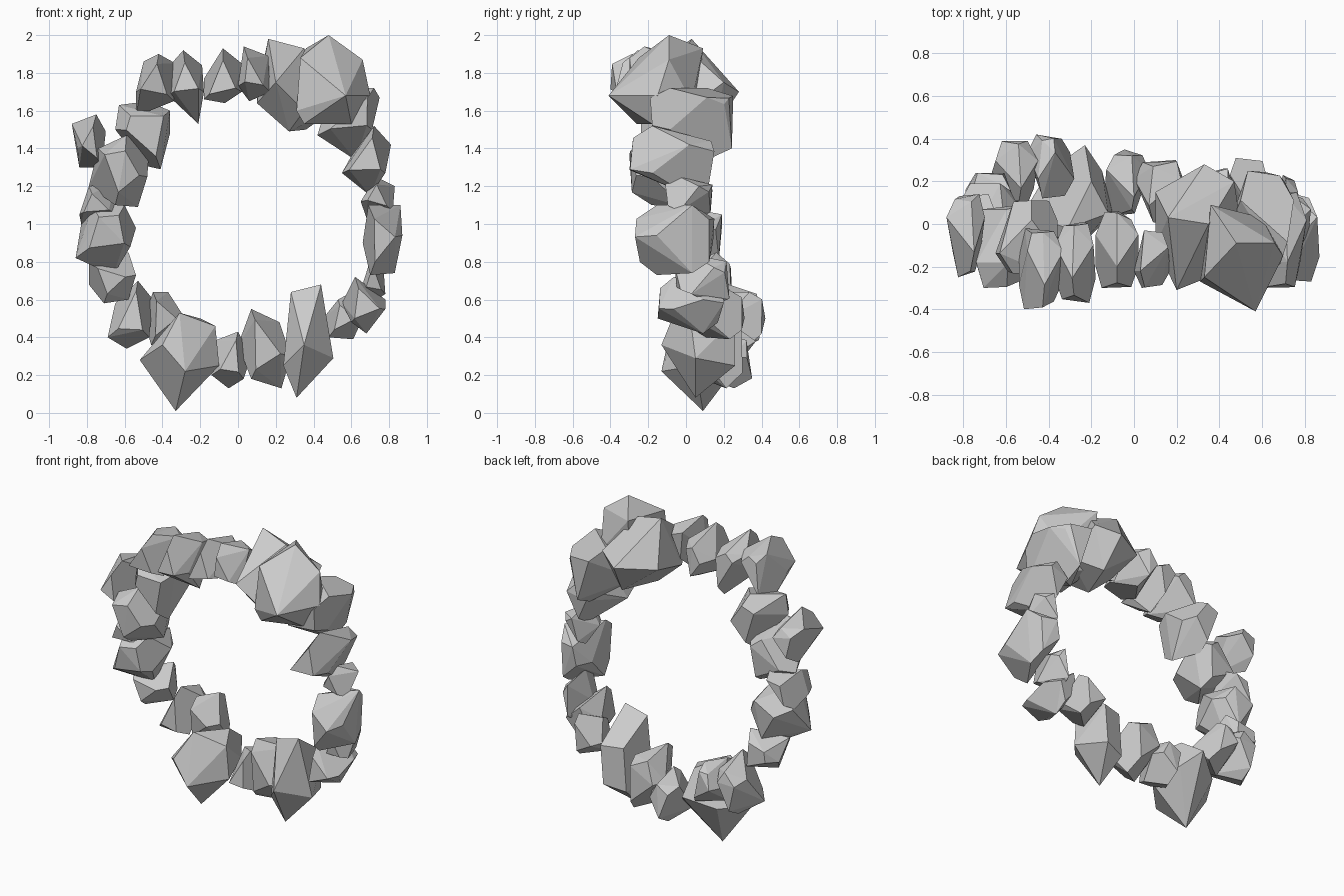
import bpy, bmesh, math, random

random.seed(7)


def hull_object(name, points):
    """Flat-faced boulder: the convex hull of a few points."""
    bm = bmesh.new()
    for p in points:
        bm.verts.new(p)
    res = bmesh.ops.convex_hull(bm, input=bm.verts[:])
    loose = {e for e in res["geom_interior"] + res["geom_unused"]
             if isinstance(e, bmesh.types.BMVert)}
    bmesh.ops.delete(bm, geom=list(loose), context='VERTS')
    bmesh.ops.dissolve_limit(bm, angle_limit=math.radians(9),
                             verts=bm.verts[:], edges=bm.edges[:])
    bmesh.ops.recalc_face_normals(bm, faces=bm.faces[:])
    mesh = bpy.data.meshes.new(name)
    bm.to_mesh(mesh)
    bm.free()
    obj = bpy.data.objects.new(name, mesh)
    bpy.context.collection.objects.link(obj)


def rock(name, y0, y1, *outline):
    """Rock from its front outline, closed by smaller uneven ends in depth."""
    n, depth = len(outline), y1 - y0
    cx = sum(p[0] for p in outline) / n
    cz = sum(p[1] for p in outline) / n
    mid = (y0 + y1) / 2
    pts = []
    for i, (x, z) in enumerate(outline):
        side = 1 if i % 2 else -1
        pts.append((x, mid + side * depth * 0.2, z))
        # every outline corner also leans to the end on its own side
        for end, s in ((y0, -1), (y1, 1)):
            if s == side or i == 0:
                k = random.uniform(0.55, 0.75)
                inset = random.uniform(0, 0.12) * depth
                pts.append((cx + (x - cx) * k, end - s * inset,
                            cz + (z - cz) * k))
    # stretch exactly to the depth range
    lo, hi = min(p[1] for p in pts), max(p[1] for p in pts)
    hull_object(name, [(x, y0 + (y - lo) / (hi - lo) * depth, z)
                       for x, y, z in pts])


# Large boulders that set the outline
hull_object("top_front_boulder", [
    (.48, -.09, 2.0), (.36, .09, 1.93), (.66, -.09, 1.87), (.70, -.15, 1.68),
    (.57, -.41, 1.68), (.33, -.25, 1.88), (.31, -.27, 1.6), (.35, -.26, 1.53),
    (.6, -.18, 1.53), (.36, .05, 1.55), (.6, .03, 1.65)])
hull_object("top_back_boulder", [
    (.16, .03, 1.98), (.2, -.31, 1.75), (.10, .15, 1.7), (.10, -.1, 1.64),
    (.33, .28, 1.7), (.27, -.1, 1.49), (.5, 0, 1.6), (.47, .2, 1.75),
    (.35, 0, 1.93), (.36, .15, 1.5), (.35, -.25, 1.6)])
hull_object("bottom_left_boulder", [
    (-.33, .09, .01), (-.52, .05, .28), (-.28, -.13, .22), (-.10, .05, .25),
    (-.12, .05, .46), (-.31, -.02, .53), (-.40, -.1, .36), (-.23, .37, .38),
    (-.4, .25, .3), (-.15, .25, .3), (-.2, .2, .5)])
hull_object("bottom_right_boulder", [
    (.44, 0, .68), (.28, 0, .64), (.35, -.13, .36), (.31, .05, .08),
    (.24, 0, .25), (.505, .05, .29), (.47, .02, .48), (.3, .22, .5),
    (.44, .26, .5), (.42, .26, .25), (.28, .22, .22)])

# Top of the ring
rock("top_rock_1", -.30, -.03, (.03, 1.94), (.16, 1.89), (.17, 1.70),
     (.06, 1.65), (0, 1.73))
rock("top_rock_2", -.30, .06, (-.08, 1.93), (.02, 1.85), (.02, 1.7),
     (-.07, 1.64), (-.18, 1.66), (-.18, 1.77))
rock("top_rock_3", -.37, .01, (-.29, 1.92), (-.19, 1.84), (-.18, 1.7),
     (-.21, 1.53), (-.37, 1.68), (-.37, 1.83))
rock("top_rock_4", -.40, -.02, (-.42, 1.90), (-.33, 1.85), (-.34, 1.65),
     (-.54, 1.57), (-.54, 1.70), (-.50, 1.86))

# Left side, going down
rock("left_rock_1", -.24, .11, (-.63, 1.63), (-.48, 1.65), (-.36, 1.60),
     (-.36, 1.48), (-.41, 1.29), (-.50, 1.31), (-.65, 1.5))
rock("left_rock_2", -.25, .14, (-.75, 1.58), (-.70, 1.49), (-.72, 1.3),
     (-.84, 1.3), (-.85, 1.4), (-.88, 1.53))
rock("left_rock_3", -.30, .09, (-.59, 1.47), (-.47, 1.40), (-.48, 1.25),
     (-.53, 1.09), (-.65, 1.10), (-.79, 1.2), (-.74, 1.4))
rock("left_rock_4", -.16, .14, (-.79, 1.2), (-.65, 1.22), (-.63, 1.05),
     (-.83, 1.0), (-.84, 1.05))
rock("left_rock_5", -.18, .19, (-.6, 1.1), (-.54, .98), (-.57, .88),
     (-.66, .73), (-.86, .82), (-.83, 1.0), (-.77, 1.1))
rock("left_rock_6", -.03, .24, (-.79, .8), (-.58, .85), (-.54, .73),
     (-.58, .6), (-.71, .58), (-.79, .68))

# Bottom of the ring
rock("bottom_rock_1", .08, .39, (-.53, .7), (-.45, .6), (-.47, .4),
     (-.59, .34), (-.69, .4), (-.65, .58))
rock("bottom_rock_2", .12, .42, (-.45, .64), (-.37, .64), (-.28, .5),
     (-.3, .36), (-.46, .36), (-.5, .5))
rock("bottom_rock_3", .04, .35, (0, .43), (.07, .3), (.03, .18),
     (-.05, .13), (-.14, .2), (-.13, .38))
rock("bottom_rock_4", 0, .30, (.07, .55), (.22, .48), (.28, .3),
     (.23, .13), (.07, .18), (0, .36))

# Right side, going up
rock("right_rock_1", .03, .31, (.53, .6), (.62, .65), (.66, .5),
     (.61, .39), (.48, .4), (.45, .5))
rock("right_rock_2", -.15, .20, (.62, .72), (.78, .6), (.78, .55),
     (.68, .42), (.6, .48), (.55, .58))
rock("right_rock_3", -.06, .23, (.71, .84), (.77, .77), (.78, .63),
     (.69, .57), (.65, .65))
rock("right_rock_4", -.27, .15, (.69, 1.1), (.86, 1.1), (.87, .94),
     (.83, .74), (.7, .73), (.66, .9))
rock("right_rock_5", -.11, .14, (.73, 1.25), (.83, 1.2), (.82, 1.07),
     (.68, 1.03), (.65, 1.12))
rock("right_rock_6", -.30, .15, (.72, 1.52), (.81, 1.42), (.78, 1.27),
     (.7, 1.15), (.55, 1.27), (.6, 1.36))
rock("right_rock_7", -.19, .25, (.72, 1.72), (.75, 1.67), (.71, 1.5),
     (.62, 1.34), (.42, 1.47), (.5, 1.72))
